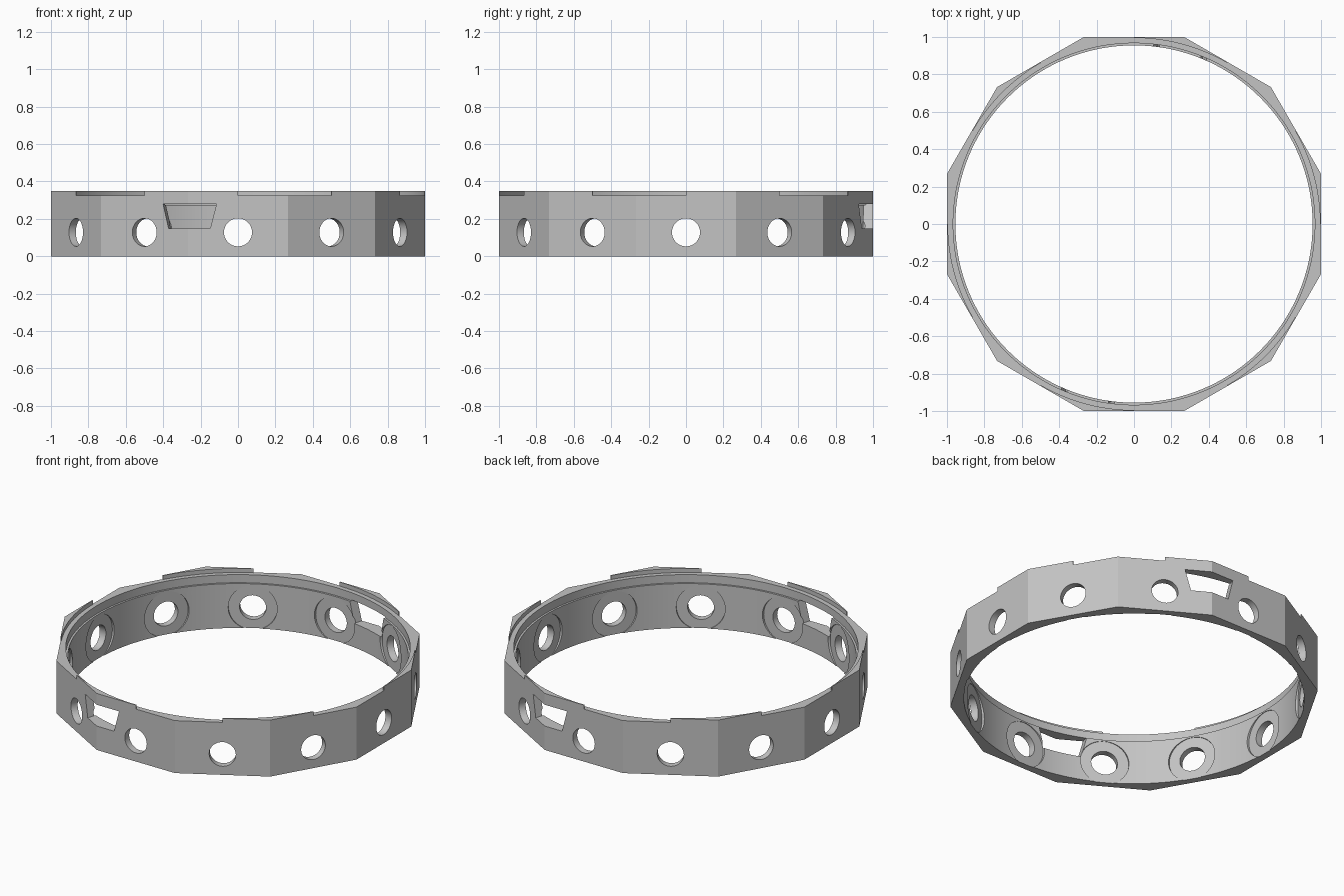
import bpy
import bmesh
from math import radians, cos, sin, pi
from mathutils import Matrix

if "Cube" in bpy.data.objects:
    bpy.data.objects.remove(bpy.data.objects["Cube"], do_unlink=True)

HEIGHT, RIM, LIP = 0.35, 0.325, 0.275
BORE, LIP_BORE, TAB_BORE = 0.955, 0.967, 0.995

grey = bpy.data.materials.new("plain grey")
grey.use_nodes = True
colour = (0.55, 0.55, 0.55, 1)
grey.diffuse_color = colour
grey.node_tree.nodes["Principled BSDF"].inputs["Base Color"].default_value = colour


def prism(bm, outline, low, high, matrix=Matrix()):
    """Extrude a closed 2D outline from low to high, then place it."""
    base = [bm.verts.new(matrix @ Matrix.Translation((x, y, low)).translation) for x, y in outline]
    face = bm.faces.new(base)
    top = bmesh.ops.extrude_face_region(bm, geom=[face])
    shift = matrix.to_3x3() @ Matrix.Translation((0, 0, high - low)).translation
    verts = [g for g in top["geom"] if isinstance(g, bmesh.types.BMVert)]
    bmesh.ops.translate(bm, verts=verts, vec=shift)


def circle(radius, sides, offset=0.0):
    return [(radius * cos(2 * pi * i / sides + offset), radius * sin(2 * pi * i / sides + offset))
            for i in range(sides)]


def outward(angle, z):
    """Frame at height z whose local z points out of the ring and local y points up."""
    return (Matrix.Translation((0, 0, z)) @ Matrix.Rotation(radians(angle), 4, 'Z')
            @ Matrix.Rotation(pi / 2, 4, 'Z') @ Matrix.Rotation(pi / 2, 4, 'X'))


def make(name, parts):
    bm = bmesh.new()
    for part in parts:
        prism(bm, *part)
    bmesh.ops.recalc_face_normals(bm, faces=bm.faces)
    mesh = bpy.data.meshes.new(name)
    bm.to_mesh(mesh)
    bm.free()
    obj = bpy.data.objects.new(name, mesh)
    bpy.context.collection.objects.link(obj)
    return obj


# Twelve-sided body
ring = make("ring_body", [(circle(1 / cos(pi / 12), 12, pi / 12), 0, HEIGHT)])
ring.data.materials.append(grey)

# Alternate corners lose their raised tab
wedge = [(0.8, 0), (1.2, 0), (1.2 * cos(pi / 6), 1.2 * sin(pi / 6)),
         (0.8 * cos(pi / 6), 0.8 * sin(pi / 6))]
notches = [(wedge, RIM, 0.5, Matrix.Rotation(radians(a), 4, 'Z')) for a in range(-90, 270, 60)]

# Round holes with flat seats on the inside
holes = [(circle(0.075, 48), 0.7, 1.2, outward(a, 0.128)) for a in range(0, 360, 30)]
seats = [(circle(0.138, 64), 0.7, 0.958, outward(a, 0.128)) for a in range(0, 360, 30)]

# Two tapered windows on opposite corners
taper = [(-0.115, 0.148), (0.115, 0.148), (0.148, 0.28), (-0.148, 0.28)]
windows = [(taper, 0.7, 1.2, outward(a, 0)) for a in (-105, 75)]

cutters = [
    make("tab_bore_cutter", [(circle(TAB_BORE, 144), RIM, 0.5)]),
    make("notch_cutter", notches),
    make("bore_cutter", [(circle(BORE, 144), -0.1, 0.6)]),
    make("lip_cutter", [(circle(LIP_BORE, 144), LIP, 0.6)]),
    make("seat_cutter", seats),
    make("hole_cutter", holes),
    make("window_cutter", windows),
]

bpy.ops.object.select_all(action='DESELECT')
bpy.context.view_layer.objects.active = ring
ring.select_set(True)
for cutter in cutters:
    cutter.hide_render = True
    cut = ring.modifiers.new(cutter.name, 'BOOLEAN')
    cut.operation = 'DIFFERENCE'
    cut.solver = 'EXACT'
    cut.object = cutter
    bpy.ops.object.modifier_apply(modifier=cut.name)
    bpy.data.objects.remove(cutter, do_unlink=True)

# Smooth the round walls, keep the facets crisp
bpy.ops.object.shade_smooth_by_angle(angle=radians(20))
